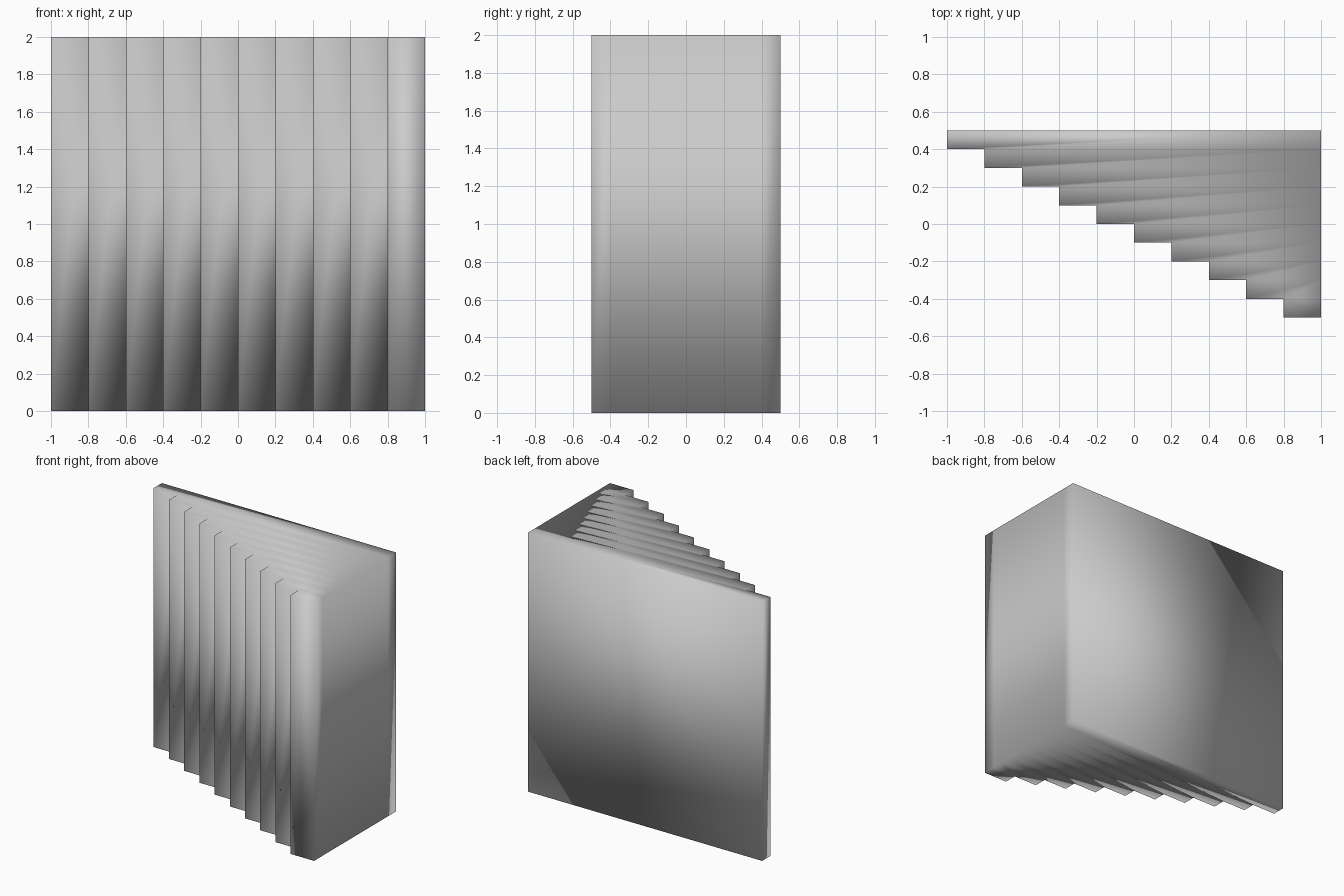
import bpy
import bmesh

if "Cube" in bpy.data.objects:
    bpy.data.objects.remove(bpy.data.objects["Cube"])

STEPS = 10
RUN, RISE = 0.2, 0.1      # step size along x and y
HEIGHT = 2.0

bm = bmesh.new()

# Stepped footprint: one strip per plate, all ending flush at x = 1
for i in range(STEPS):
    x0, x1 = -1 + RUN * i, -1 + RUN * (i + 1)
    y0, y1 = 0.5 - RISE * i, 0.5 - RISE * (i + 1)
    outline = [(x0, y0), (x0, y1), (x1, y1), (1, y1), (1, y0)]
    if i == STEPS - 1:
        outline.pop(3)    # last plate is a plain rectangle
    bm.faces.new([bm.verts.new((x, y, 0)) for x, y in outline])
bmesh.ops.remove_doubles(bm, verts=bm.verts, dist=1e-4)

# Raise the footprint into a closed solid
res = bmesh.ops.extrude_face_region(bm, geom=bm.faces[:], use_keep_orig=True)
top = [g for g in res["geom"] if isinstance(g, bmesh.types.BMVert)]
bmesh.ops.translate(bm, verts=top, vec=(0, 0, HEIGHT))
bmesh.ops.recalc_face_normals(bm, faces=bm.faces[:])

# The whole block is smooth shaded, corners included
for f in bm.faces:
    f.smooth = True

mesh = bpy.data.meshes.new("stepped_block")
bm.to_mesh(mesh)
bm.free()
bpy.context.collection.objects.link(bpy.data.objects.new("stepped_block", mesh))
